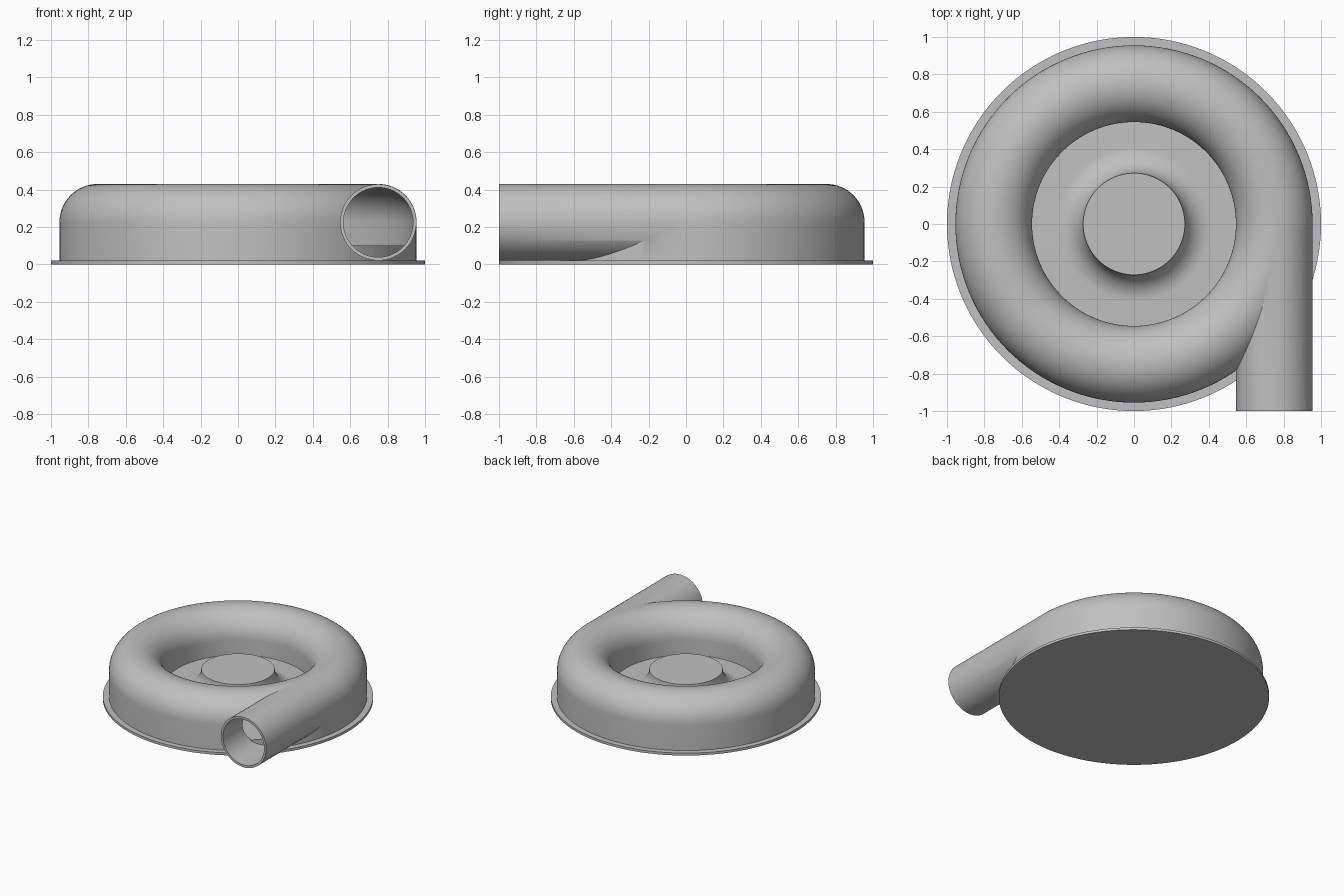
import bpy, bmesh, math
from mathutils import Matrix

cube = bpy.data.objects.get("Cube")
if cube:
    bpy.data.objects.remove(cube, do_unlink=True)

grey = bpy.data.materials.new("plain_grey")
grey.use_nodes = True
grey.diffuse_color = (0.53, 0.53, 0.53, 1)
grey.node_tree.nodes["Principled BSDF"].inputs["Base Color"].default_value = grey.diffuse_color

TUBE_R, TUBE_Z = 0.75, 0.225     # centre line of the spiral channel
OUTER, INNER = 0.205, 0.187      # outside and bore radius of the channel


def make_object(name, bm):
    bmesh.ops.recalc_face_normals(bm, faces=bm.faces)
    mesh = bpy.data.meshes.new(name)
    bm.to_mesh(mesh)
    bm.free()
    mesh.materials.append(grey)
    ob = bpy.data.objects.new(name, mesh)
    bpy.context.collection.objects.link(ob)
    return ob


def lathe(name, profile, steps=128):
    """Spin a closed (radius, height) profile around the z axis."""
    bm = bmesh.new()
    verts = [bm.verts.new((r, 0, z)) for r, z in profile]
    edges = [bm.edges.new((a, b)) for a, b in zip(verts, verts[1:] + verts[:1])]
    bmesh.ops.spin(bm, geom=verts + edges, cent=(0, 0, 0), axis=(0, 0, 1),
                   angle=math.tau, steps=steps)
    bmesh.ops.remove_doubles(bm, verts=bm.verts, dist=1e-5)
    return make_object(name, bm)


def arc(cx, cz, radius, start, end, count):
    angles = [math.radians(start + (end - start) * i / count) for i in range(count + 1)]
    return [(cx + radius * math.cos(a), cz + radius * math.sin(a)) for a in angles]


def arch(radius, bottom):
    """Channel section: straight sides with a half-round top."""
    return ([(TUBE_R + radius, bottom)]
            + arc(TUBE_R, TUBE_Z, radius, 0, 180, 32)
            + [(TUBE_R - radius, bottom)])


def pipe(name, radius, y0, y1):
    bm = bmesh.new()
    place = (Matrix.Translation((TUBE_R, (y0 + y1) / 2, TUBE_Z))
             @ Matrix.Rotation(math.pi / 2, 4, 'X'))
    bmesh.ops.create_cone(bm, cap_ends=True, segments=64, radius1=radius,
                          radius2=radius, depth=y1 - y0, matrix=place)
    return make_object(name, bm)


def select(ob):
    bpy.ops.object.select_all(action='DESELECT')
    ob.select_set(True)
    bpy.context.view_layer.objects.active = ob


def combine(target, tool, operation):
    mod = target.modifiers.new(operation, 'BOOLEAN')
    mod.operation = operation
    mod.solver = 'EXACT'
    mod.object = tool
    select(target)
    bpy.ops.object.modifier_apply(modifier=mod.name)
    bpy.data.objects.remove(tool, do_unlink=True)


# Hollow ring housing with its tangent outlet pipe
housing = lathe("spiral_housing", arch(OUTER, 0.015))
combine(housing, pipe("outlet_pipe", OUTER - 0.001, -1, 0.02), 'UNION')
combine(housing, lathe("channel_cutter", arch(INNER, 0.05)), 'DIFFERENCE')
combine(housing, pipe("bore_cutter", INNER - 0.001, -1.1, 0.02), 'DIFFERENCE')

# Raised floor with a flared central hub
hub = lathe("floor_and_hub", [(0, 0.01), (0.945, 0.01), (0.945, 0.1)]
            + arc(0.412, 0.24, 0.14, 270, 180, 16) + [(0, 0.24)])

# Thin base flange
flange = lathe("base_flange", [(0, 0), (1, 0), (1, 0.02), (0, 0.02)])

for ob in (housing, hub, flange):
    select(ob)
    bpy.ops.object.shade_smooth_by_angle(angle=math.radians(30))
